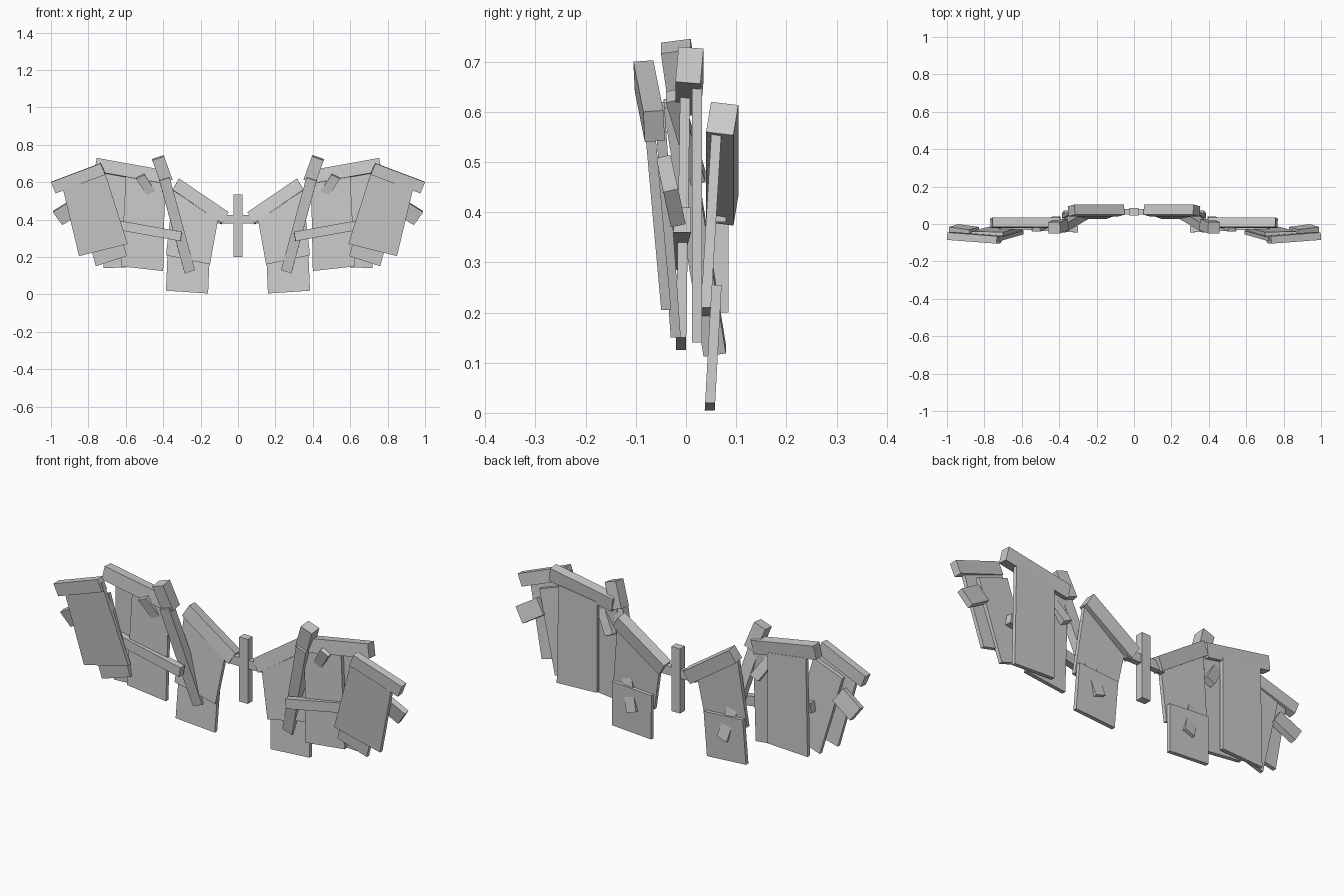
import bpy
import bmesh
from mathutils import Vector

if "Cube" in bpy.data.objects:
    bpy.data.objects.remove(bpy.data.objects["Cube"])

grey = bpy.data.materials.new("plain_grey")
grey.use_nodes = True
grey.diffuse_color = (0.6, 0.6, 0.6, 1)
grey.node_tree.nodes["Principled BSDF"].inputs["Base Color"].default_value = grey.diffuse_color


def prism(name, points, depth, mirrored):
    """Extrude a flat outline by a depth vector, optionally mirrored across x."""
    bm = bmesh.new()
    face = bm.faces.new([bm.verts.new(p) for p in points])
    out = bmesh.ops.extrude_face_region(bm, geom=[face], use_keep_orig=True)
    moved = [g for g in out["geom"] if isinstance(g, bmesh.types.BMVert)]
    bmesh.ops.translate(bm, verts=moved, vec=depth)
    bmesh.ops.recalc_face_normals(bm, faces=bm.faces)
    mesh = bpy.data.meshes.new(name)
    bm.to_mesh(mesh)
    bm.free()
    mesh.materials.append(grey)
    obj = bpy.data.objects.new(name, mesh)
    bpy.context.collection.objects.link(obj)
    if mirrored:
        mod = obj.modifiers.new("Mirror", "MIRROR")
        mod.use_mirror_merge = False


def bar(name, corner, along, down, depth, mirrored=True):
    """Square-ended bar from its front top corner and two edge directions."""
    c, u, v = Vector(corner), Vector(along), Vector(down)
    back = u.cross(v).normalized() * depth
    prism(name, [c, c + u, c + u + v, c + v], back, mirrored)


def panel(name, outline, front, lean, depth=0.02):
    """Thin wing panel: an x-z outline whose front leans with height."""
    points = [Vector((x, front + lean * z, z)) for x, z in outline]
    prism(name, points, Vector((0, depth, 0)), True)


# Centre harness
bar("centre_post", (-.025, .045, .535), (.05, 0, 0), (0, 0, -.335), .04, False)
bar("centre_crossbar", (-.11, .05, .425), (.22, 0, 0), (0, 0, -.045), .03, False)

# Wing arm, from shoulder to tip
bar("inner_arm", (.05, .05, .44), (.265, 0, .18), (.035, -.01, -.06), .055)
bar("middle_arm", (.395, -.015, .665), (.36, 0, .065), (.013, -.006, -.07), .05)
bar("outer_arm", (.735, -.105, .7), (.265, .02, -.1), (-.025, .003, -.06), .04)

# Wing panels
panel("inner_panel", [(.107, .4), (.345, .56), (.385, .21), (.15, .16)], .017, .06)
panel("lower_panel", [(.15, .24), (.375, .255), (.385, .02), (.16, .005)], .037, .055)
panel("middle_front_panel", [(.39, .63), (.6, .63), (.625, .15), (.4, .125)], -.022, .016)
panel("middle_back_panel", [(.49, .62), (.71, .65), (.72, .14), (.49, .15)], .012, 0)
panel("outer_front_panel", [(.72, .68), (.94, .58), (.85, .205), (.59, .27)], -.031, -.09)
panel("outer_back_panel", [(.7, .62), (.87, .56), (.76, .15), (.595, .205)], -.02, -.07)

# Struts, knuckle and tip block
bar("long_strut", (.365, -.045, .625), (.055, 0, -.018), (-.135, .08, -.495), .045)
bar("knuckle", (.395, -.05, .738), (.063, 0, -.022), (-.045, .018, -.125), .06)
bar("short_brace", (.5, -.04, .64), (.045, 0, -.022), (-.11, .05, -.165), .03)
bar("cross_strut", (.3, -.045, .335), (.42, .02, .075), (.008, 0, -.05), .035)
bar("tip_block", (.88, -.06, .508), (.11, .015, -.068), (-.05, .015, -.07), .03)
